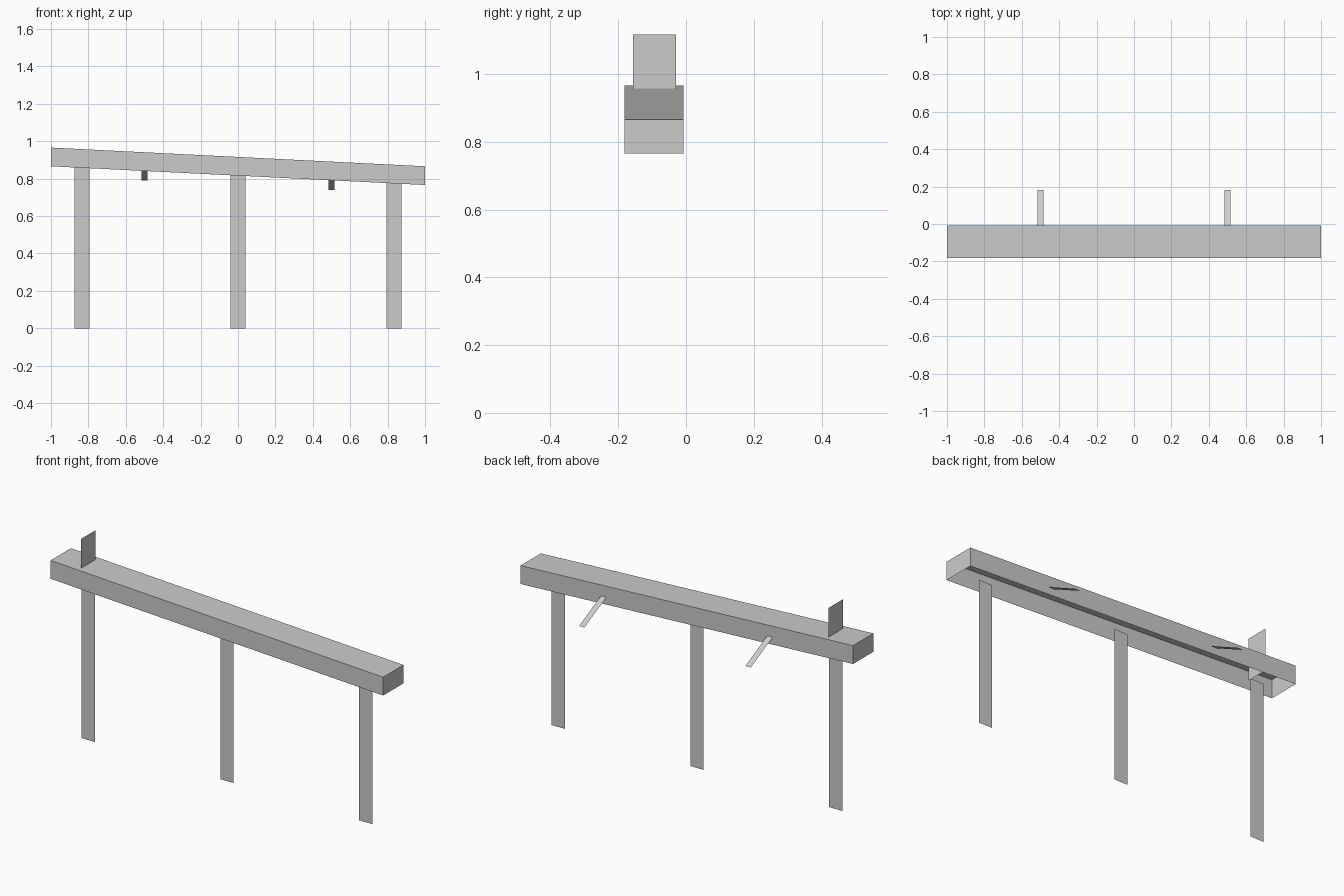
import bpy

if "Cube" in bpy.data.objects:
    bpy.data.objects.remove(bpy.data.objects["Cube"])


def mesh_part(name, verts, faces):
    mesh = bpy.data.meshes.new(name)
    mesh.from_pydata(verts, [], faces)
    mesh.update()
    obj = bpy.data.objects.new(name, mesh)
    bpy.context.collection.objects.link(obj)
    return obj


def underside(x):
    """Height of the sloping beam's lower edge."""
    return 0.816 - 0.05 * x


Y_FRONT, Y_BACK = -0.181, -0.007
Y_MID = (Y_FRONT + Y_BACK) / 2
DEPTH = 0.1

# Sloping hollow beam, open underneath
verts = [(x, y, underside(x) + h)
         for h in (0, DEPTH)
         for x, y in ((-1, Y_FRONT), (1, Y_FRONT), (1, Y_BACK), (-1, Y_BACK))]
mesh_part("beam", verts, [(0, 1, 5, 4), (1, 2, 6, 5), (2, 3, 7, 6),
                          (3, 0, 4, 7), (4, 5, 6, 7)])

# Flat single-sheet posts below the beam's centre line
for label, x in (("left", -0.835), ("middle", 0), ("right", 0.835)):
    a, b, top = x - 0.04, x + 0.04, underside(x) + 0.002
    mesh_part(f"{label}_post", [(a, Y_MID, 0), (b, Y_MID, 0), (b, Y_MID, top), (a, Y_MID, top)],
              [(0, 1, 2, 3)])

# Thin struts slanting down from the back wall
for label, x in (("left", -0.5), ("right", 0.5)):
    a, b = x - 0.016, x + 0.016
    high, low = underside(x) + 0.04, underside(x) - 0.052
    mesh_part(f"{label}_strut", [(a, Y_BACK, high), (b, Y_BACK, high), (b, 0.181, low), (a, 0.181, low)],
              [(0, 1, 2, 3)])

# Upright marker plate, passing down into the beam
px, y0, y1 = -0.835, -0.157, -0.03
mesh_part("marker_plate", [(px, y0, 0.89), (px, y1, 0.89), (px, y1, 1.117), (px, y0, 1.117)],
          [(0, 1, 2, 3)])
